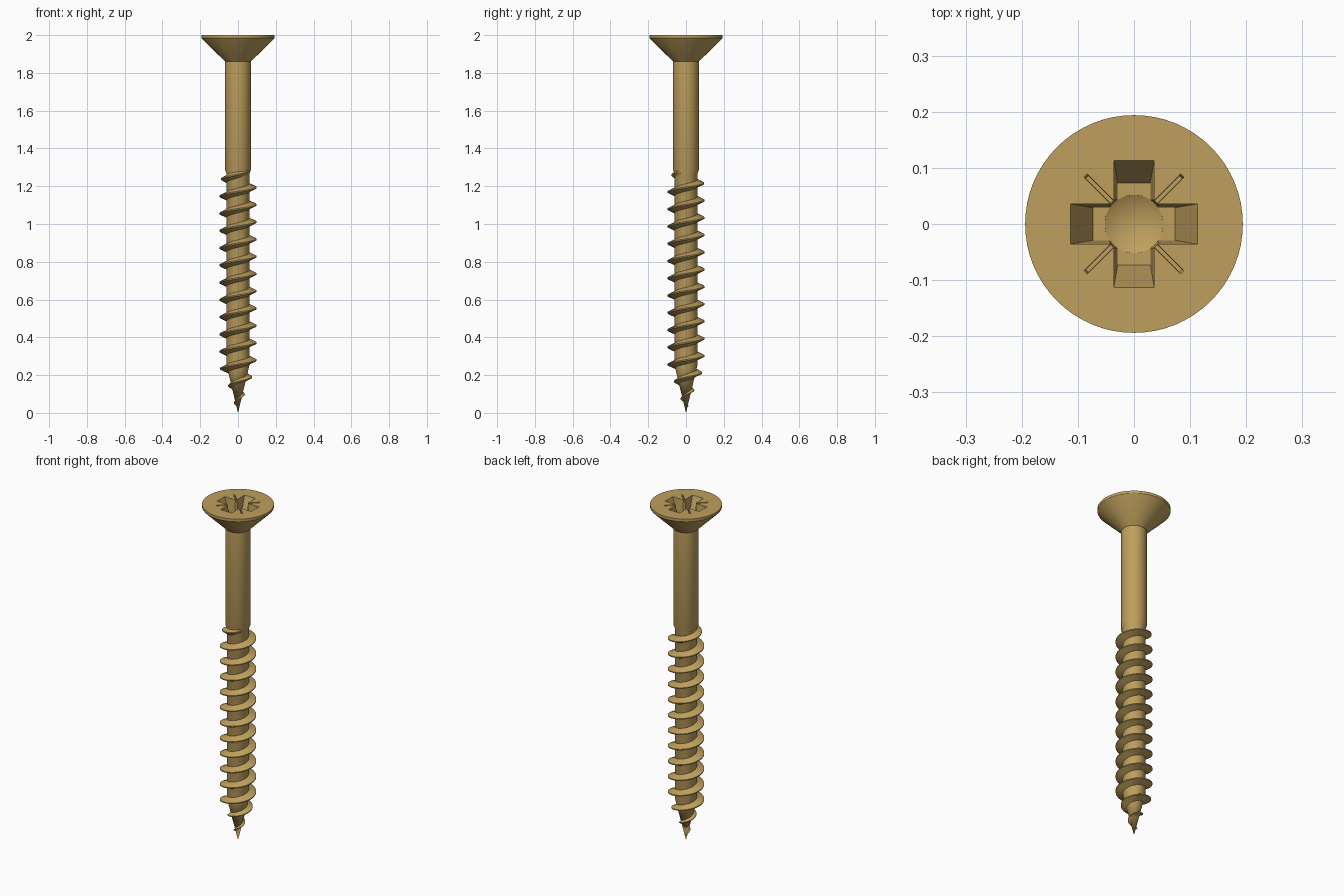
import bpy, bmesh, math
from mathutils import Matrix

if "Cube" in bpy.data.objects:
    bpy.data.objects.remove(bpy.data.objects["Cube"])

brass = bpy.data.materials.new("brass")
brass.diffuse_color = (0.52, 0.35, 0.11, 1)
brass.use_nodes = True
brass.node_tree.nodes["Principled BSDF"].inputs["Base Color"].default_value = brass.diffuse_color


def lerp_table(table, z):
    """Piecewise linear radius at height z."""
    for (z0, r0), (z1, r1) in zip(table, table[1:]):
        if z <= z1:
            return r0 + (r1 - r0) * max(0, (z - z0) / (z1 - z0))
    return table[-1][1]


def make_object(name, bm):
    bmesh.ops.recalc_face_normals(bm, faces=bm.faces)
    me = bpy.data.meshes.new(name)
    bm.to_mesh(me)
    bm.free()
    ob = bpy.data.objects.new(name, me)
    bpy.context.collection.objects.link(ob)
    me.materials.append(brass)
    return ob


def lathe(name, profile, n=64):
    """Closed solid of revolution; radius 0 makes a pole."""
    bm = bmesh.new()
    rings = []
    for r, z in profile:
        if r == 0:
            rings.append([bm.verts.new((0, 0, z))] * n)
        else:
            rings.append([bm.verts.new((r * math.cos(2 * math.pi * i / n),
                                        r * math.sin(2 * math.pi * i / n), z)) for i in range(n)])
    for a, b in zip(rings, rings[1:]):
        for i in range(n):
            j = (i + 1) % n
            bm.faces.new(list(dict.fromkeys((a[i], a[j], b[j], b[i]))))
    if profile[-1][0]:
        bm.faces.new(rings[-1])
    return make_object(name, bm)


def bar_cutter(name, top, bottom, angle):
    """Tapered bar; top and bottom are (half length, half width, z)."""
    bm = bmesh.new()
    rows = [[bm.verts.new((sx * l, sy * w, z)) for sx, sy in ((-1, -1), (1, -1), (1, 1), (-1, 1))]
            for l, w, z in (top, bottom)]
    for row in rows:
        bm.faces.new(row)
    for i in range(4):
        j = (i + 1) % 4
        bm.faces.new((rows[0][i], rows[0][j], rows[1][j], rows[1][i]))
    bm.transform(Matrix.Rotation(math.radians(angle), 4, 'Z'))
    return make_object(name, bm)


# Core, shank and countersunk head
body = lathe("screw_body", [(0, 0), (0.06, 0.25), (0.06, 1.265), (0.068, 1.285), (0.068, 1.86),
                            (0.192, 1.982), (0.194, 1.985), (0.194, 2.0)])

# Drive recess: cross arms, conical centre, thin diagonal slits
cutters = [bar_cutter("cross_cutter", (0.117, 0.0367, 2.01), (0.073, 0.029, 1.90), a) for a in (0, 90)]
cutters += [bar_cutter("slit_cutter", (0.1245, 0.0045, 2.01), (0.118, 0.0035, 1.985), a) for a in (45, 135)]
cutters.append(lathe("centre_cutter", [(0, 1.87), (0.052, 1.8995), (0.056, 2.01)], 48))
for c in cutters:
    m = body.modifiers.new("recess", 'BOOLEAN')
    m.operation, m.solver, m.object = 'DIFFERENCE', 'EXACT', c
bpy.context.view_layer.objects.active = body
body.select_set(True)
for m in list(body.modifiers):
    bpy.ops.object.modifier_apply(modifier=m.name)
for c in cutters:
    bpy.data.objects.remove(c)

# Helical thread, tapered at the tip and fading into the shank
CORE = [(0, 0), (0.25, 0.06), (1.3, 0.06)]
CREST = [(0, 0.004), (0.10, 0.037), (0.145, 0.053), (0.188, 0.075), (0.24, 0.098),
         (1.21, 0.098), (1.24, 0.09), (1.285, 0.062)]
PITCH, STEPS = 0.0914, 40
bm = bmesh.new()
rows = []
z = 0.035
while z < 1.285:
    t = 2 * math.pi * (z - 1.193) / PITCH
    s = max(0.25, min(1, z / 0.22))
    row = []
    for dz, crest in ((-0.022, 0), (-0.003, 1), (0.003, 1), (0.022, 0)):
        h = z + dz * s
        r = lerp_table(CREST, z) if crest else 0.92 * lerp_table(CORE, h)
        row.append(bm.verts.new((r * math.cos(t), r * math.sin(t), h)))
    rows.append(row)
    z += PITCH / STEPS
for a, b in zip(rows, rows[1:]):
    for i in range(4):
        j = (i + 1) % 4
        bm.faces.new((a[i], a[j], b[j], b[i]))
bm.faces.new(rows[0])
bm.faces.new(rows[-1])
thread = make_object("screw_thread", bm)

# Smooth round surfaces, sharp edges kept
bpy.ops.object.select_all(action='DESELECT')
for ob in (body, thread):
    ob.select_set(True)
bpy.context.view_layer.objects.active = body
bpy.ops.object.shade_smooth_by_angle(angle=math.radians(25))
